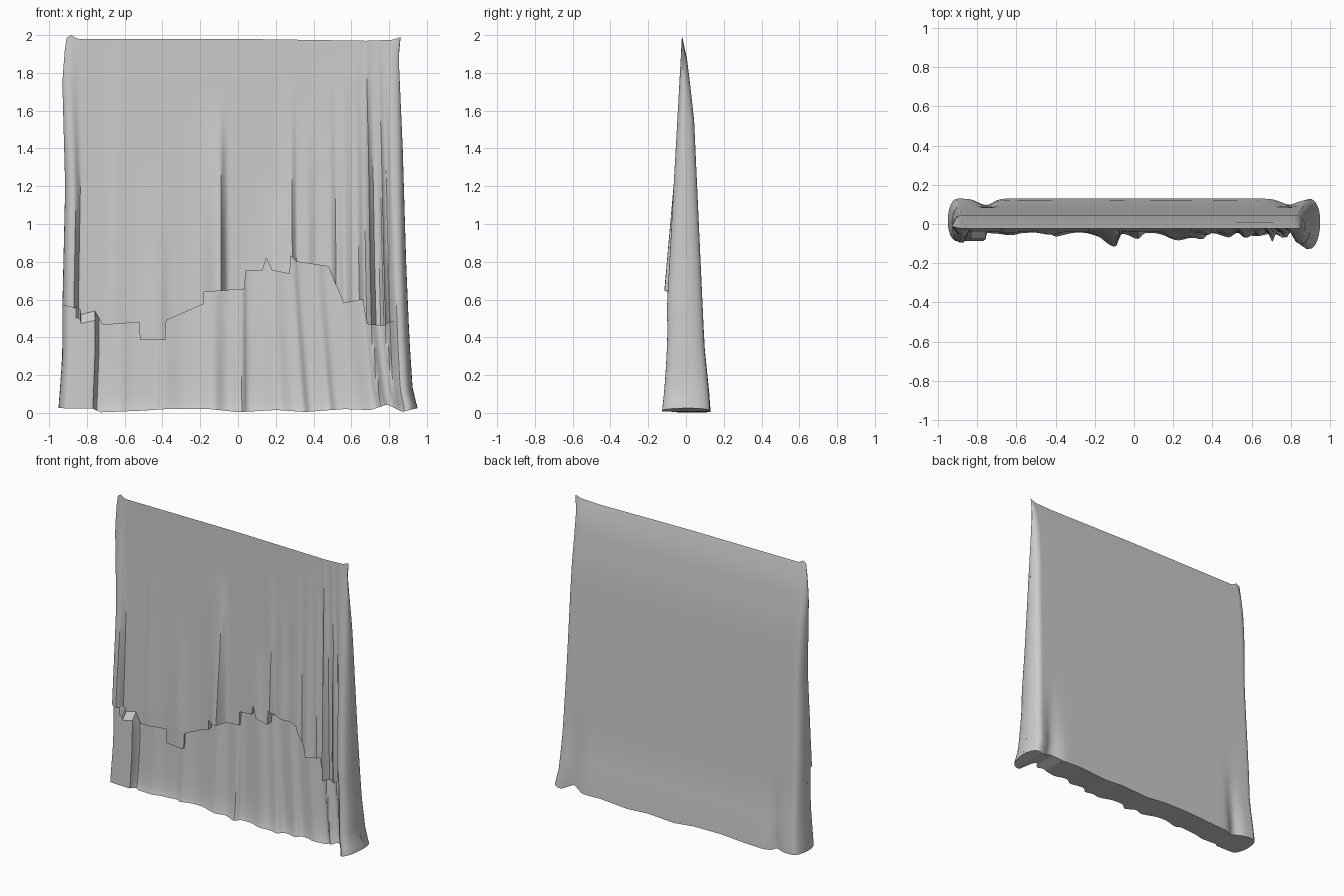
import bpy, bmesh, math

if "Cube" in bpy.data.objects:
    bpy.data.objects.remove(bpy.data.objects["Cube"])

# ---------- helpers ----------
def lerp_table(pts, v):
    if v <= pts[0][0]:
        return pts[0][1]
    for (a, p), (b, q) in zip(pts, pts[1:]):
        if v <= b:
            return p + (q - p) * (v - a) / (b - a)
    return pts[-1][1]

def clamp(v):
    return max(0.0, min(1.0, v))

def step(a, b, v):
    t = clamp((v - a) / (b - a))
    return t * t * (3 - 2 * t)

LEFT, RIGHT = -0.935, 0.90
LEFT_EDGE = [(0.03, -0.95), (0.3, -0.93), (0.55, -0.93), (1.2, -0.915), (1.75, -0.93), (1.95, -0.915), (2, -0.905)]
RIGHT_EDGE = [(0.03, 0.95), (0.12, 0.925), (0.4, 0.907), (0.8, 0.89), (1.4, 0.872), (1.9, 0.85), (2, 0.862)]
BACK = [(0.0, 0.13), (0.06, 0.128), (0.35, 0.098), (1.0, 0.068), (1.55, 0.043), (1.8, 0.015), (2, -0.012)]
HEM = [(-0.935, 0.57), (-0.84, 0.55), (-0.835, 0.52), (-0.76, 0.54), (-0.72, 0.465), (-0.524, 0.48),
       (-0.52, 0.385), (-0.385, 0.385), (-0.38, 0.49), (-0.184, 0.575), (-0.18, 0.64), (0.036, 0.655),
       (0.04, 0.75), (0.13, 0.755), (0.15, 0.82), (0.18, 0.755), (0.276, 0.735), (0.28, 0.83), (0.31, 0.8), (0.48, 0.775),
       (0.56, 0.58), (0.66, 0.6), (0.68, 0.47), (0.77, 0.46), (0.8, 0.48), (0.9, 0.5)]
FLOOR = [(-0.935, 0.025), (-0.76, 0.022), (-0.72, 0.003), (-0.5, 0.012), (-0.35, 0.022), (-0.15, 0.02),
         (0, 0.004), (0.2, 0.015), (0.35, 0.005), (0.55, 0.02), (0.68, 0.015), (0.76, 0.045), (0.83, 0.005), (0.9, 0.025)]
TOP = [(-0.935, 1.985), (-0.91, 2.0), (-0.87, 1.98), (0, 1.98), (0.7, 1.97), (0.85, 1.975), (0.9, 1.99)]
# fold: centre, left width, right width, depth, height where it starts
UPPER_FOLDS = [(-0.66, .02, .06, .008, 1.95), (-0.42, .07, .04, .015, 1.3), (-0.095, .08, .022, .08, 1.65),
               (0.20, .05, .06, .045, 1.2), (0.29, .05, .012, .035, 1.75), (0.37, .04, .03, .025, 1.6), (0.5, .06, .012, .022, 1.85),
               (0.57, .03, .04, .03, 1.9), (0.64, .02, .02, .02, 1.95), (0.705, .012, .012, .05, 2.0), (0.775, .015, .012, .03, 2.0)]
LOWER_FOLDS = [(-0.62, .06, .04, .012), (-0.40, .02, .07, .022), (-0.13, .08, .05, .035), (0.02, .05, .02, .03),
               (0.2, .06, .06, .04), (0.31, .05, .02, .03), (0.44, .05, .025, .025),
               (0.57, .05, .06, .02), (0.7, .02, .02, .035), (0.775, .015, .015, .025)]

def bump(x, c, wl, wr):
    return math.exp(-((x - c) / (wl if x < c else wr)) ** 2)

def place_x(x, z):
    s = (x - LEFT) / (RIGHT - LEFT)
    return x + (lerp_table(LEFT_EDGE, z) - LEFT) * (1 - s) ** 6 + (lerp_table(RIGHT_EDGE, z) - RIGHT) * s ** 6

def middle(z):
    return 0.015 - 0.033 * z / 2

def round_end(x, y, z):
    d = min(x - LEFT, RIGHT - x)
    r = 0.045
    k = 1 if d >= r else math.sqrt(max(0, 1 - (1 - d / r) ** 2))
    return middle(z) + (y - middle(z)) * k

def upper_y(x, z):
    t = clamp((1.98 - z) / 1.4)
    y = -0.022 - 0.018 * t
    for c, wl, wr, amp, z0 in UPPER_FOLDS:
        y -= amp * bump(x, c, wl, wr) * clamp((z0 - z) / (z0 - 0.6))
    y -= 0.055 * t * (1 - step(-0.87 - 0.03 * (1 - t), -0.845, x))
    y -= 0.06 * t * step(0.80, 0.835, x)
    return round_end(x, y, z)

def lower_y(x, z):
    t = clamp((0.8 - z) / 0.8)
    y = -0.012 - 0.018 * t
    for c, wl, wr, amp in LOWER_FOLDS:
        y -= amp * bump(x - 0.06 * (t - 0.4) * step(0, 0.4, x), c, wl, wr) * (0.4 + 0.6 * t)
    y -= 0.018 * math.exp(-z / 0.05)
    left_roll = 1 - step(-0.762, -0.745, x)
    y += left_roll * (-0.068 - 0.02 * t - y)
    y += step(0.80, 0.835, x) * (-0.095 - 0.033 * t ** 3 - y)
    return round_end(x, y, z)

def back_y(x, z):
    low = clamp(1 - z / 0.7) ** 2
    dent = 0.035 * low * (bump(x, -0.75, .05, .05) + bump(x, 0.77, .06, .05))
    return round_end(x, lerp_table(BACK, z) - dent, z)

# column positions: even spacing, hem corners and rounded ends
XS = {round(LEFT + (RIGHT - LEFT) * i / 150, 4) for i in range(151)}
XS |= {p[0] for p in HEM}
for d in (0.001, 0.003, 0.007, 0.017):
    XS |= {round(LEFT + d, 4), round(RIGHT - d, 4)}
XS = sorted(XS)

def sheet(name, column, flip=False):
    bm = bmesh.new()
    cols = [[bm.verts.new(p) for p in column(x)] for x in XS]
    for a, b in zip(cols, cols[1:]):
        for i in range(len(a) - 1):
            f = (a[i], a[i + 1], b[i + 1], b[i])
            bm.faces.new(f[::-1] if flip else f)
    bmesh.ops.dissolve_degenerate(bm, dist=1e-5, edges=bm.edges)
    me = bpy.data.meshes.new(name)
    bm.to_mesh(me)
    bm.free()
    ob = bpy.data.objects.new(name, me)
    bpy.context.collection.objects.link(ob)
    bpy.ops.object.select_all(action='DESELECT')
    ob.select_set(True)
    bpy.context.view_layer.objects.active = ob
    bpy.ops.object.shade_smooth_by_angle(angle=math.radians(35))
    return ob

def rows(z0, z1, n):
    return [z0 + (z1 - z0) * i / n for i in range(n + 1)]

# underside point where the lower cloth meets the upper hem
def tuck_y(x, z):
    return max(lower_y(x, z), upper_y(x, z) + (0.012 if LEFT + .03 < x < 0.80 else 0))

# upper drape with its turned-in ragged hem
def upper_column(x):
    top, hem = lerp_table(TOP, x), lerp_table(HEM, x)
    pts = [(place_x(x, z), upper_y(x, z), z) for z in rows(top, hem, 20)]
    return pts + [(place_x(x, hem), tuck_y(x, hem), hem + 0.004)]

# lower layer hanging out below the hem
def lower_column(x):
    hem, floor = lerp_table(HEM, x) + 0.004, lerp_table(FLOOR, x)
    pts = [(place_x(x, z), lower_y(x, z), z) for z in rows(hem, floor + 0.04, 9)]
    pts[0] = (pts[0][0], tuck_y(x, hem - 0.004), hem)
    return pts + [(place_x(x, z), lower_y(x, z), z) for z in (floor + 0.018, floor)]

# flat back panel
def back_column(x):
    top, floor = lerp_table(TOP, x), lerp_table(FLOOR, x)
    pts = [(place_x(x, z), back_y(x, z), z) for z in rows(top, floor, 18)]
    pts[0] = (pts[0][0], upper_y(x, top), top)
    return pts

# underside closing front to back
def bottom_column(x):
    z = lerp_table(FLOOR, x)
    return [(place_x(x, z), y, z) for y in (lower_y(x, z), back_y(x, z))]

sheet("upper_drape", upper_column)
sheet("lower_drape", lower_column)
sheet("back_panel", back_column, flip=True)
sheet("underside", bottom_column)
